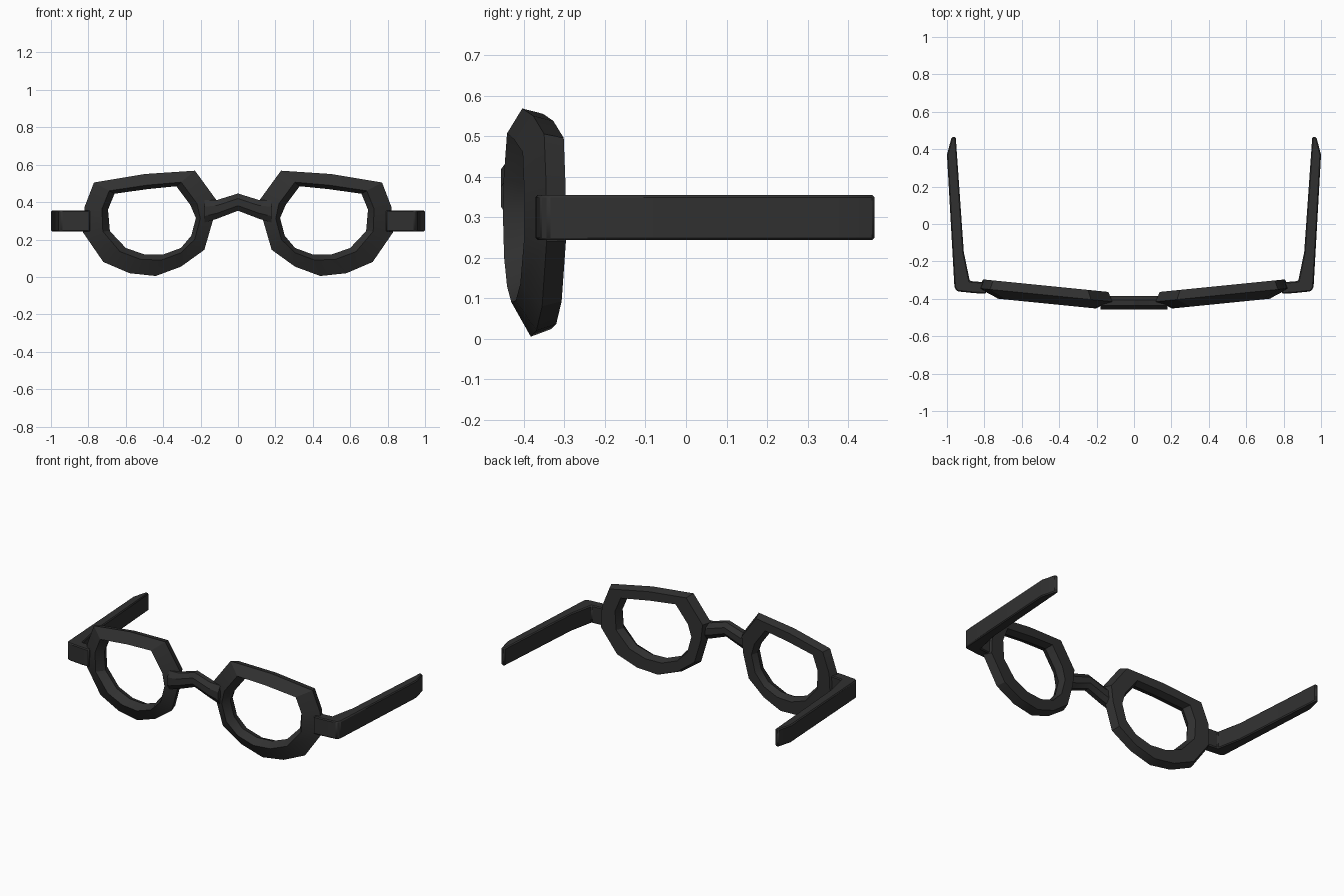
import bpy, bmesh
from math import radians, cos, sin, pi

if "Cube" in bpy.data.objects:
    bpy.data.objects.remove(bpy.data.objects["Cube"])

black = bpy.data.materials.new("black_plastic")
black.diffuse_color = (0.03, 0.03, 0.03, 1)
black.use_nodes = True
black.node_tree.nodes["Principled BSDF"].inputs["Base Color"].default_value = black.diffuse_color


def finish(name, bm, bevel=0):
    bmesh.ops.recalc_face_normals(bm, faces=bm.faces[:])
    me = bpy.data.meshes.new(name)
    bm.to_mesh(me)
    bm.free()
    ob = bpy.data.objects.new(name, me)
    bpy.context.collection.objects.link(ob)
    me.materials.append(black)
    bpy.ops.object.select_all(action='DESELECT')
    ob.select_set(True)
    bpy.context.view_layer.objects.active = ob
    bpy.ops.object.shade_smooth_by_angle(angle=radians(28))
    if bevel:
        mod = ob.modifiers.new("bevel", 'BEVEL')
        mod.width = bevel
        mod.segments = 1
    return ob


def bridge_loops(bm, loops, closed):
    """Skin quads between equally sized vertex loops."""
    n = len(loops[0])
    for k in range(len(loops) if closed else len(loops) - 1):
        a, b = loops[k], loops[(k + 1) % len(loops)]
        for i in range(n):
            j = (i + 1) % n
            bm.faces.new((a[i], a[j], b[j], b[i]))


# Lens rim outlines (x, z), right side
OUTER = [(.77, .505), (.82, .375), (.83, .24), (.72, .08), (.58, .02), (.44, .005),
         (.305, .055), (.18, .145), (.135, .30), (.115, .41), (.23, .568), (.50, .55)]
INNER = [(.66, .445), (.695, .36), (.685, .245), (.60, .155), (.50, .12), (.40, .12),
         (.305, .155), (.25, .22), (.225, .315), (.255, .385), (.33, .485), (.48, .47)]
# Rim cross-section: (fraction from outer to inner outline, depth behind the front)
SECTION = [(0, .045), (.74, 0), (1, .05), (.85, .095), (.16, .095)]

# Temple arm with its end piece, seen from above (x, y)
ARM = [(.79, -.372), (.85, -.37), (.945, -.36), (.96, -.34), (1.0, .37), (.975, .465),
       (.953, .465), (.91, -.15), (.878, -.305), (.79, -.312)]

for side, s in (("left", -1), ("right", 1)):
    # Rim, swept back slightly towards the outside
    bm = bmesh.new()
    loops = []
    for f, d in SECTION:
        loop = []
        for (ox, oz), (ix, iz) in zip(OUTER, INNER):
            x, z = ox + (ix - ox) * f, oz + (iz - oz) * f
            loop.append(bm.verts.new((s * x, -.472 + .1 * x + d, z)))
        loops.append(loop)
    bridge_loops(bm, loops, True)
    finish(side + "_rim", bm)

    # Arm
    bm = bmesh.new()
    lo = [bm.verts.new((s * x, y, .243)) for x, y in ARM]
    hi = [bm.verts.new((s * x, y, .355)) for x, y in ARM]
    bridge_loops(bm, [lo, hi], False)
    bm.faces.new(lo)
    bm.faces.new(hi)
    finish(side + "_arm", bm, .006)

# Arched nose bridge: (x, centre z, half height)
bm = bmesh.new()
loops = []
for x, z, h in [(-.18, .35, .06), (-.11, .362, .05), (0, .40, .046), (.11, .362, .05), (.18, .35, .06)]:
    loops.append([bm.verts.new((x, -.42 + .036 * cos(a) / cos(pi / 8), z + h * sin(a) / cos(pi / 8)))
                  for a in [pi / 8 + k * pi / 4 for k in range(8)]])
bridge_loops(bm, loops, False)
bm.faces.new(loops[0])
bm.faces.new(loops[-1])
finish("nose_bridge", bm)
